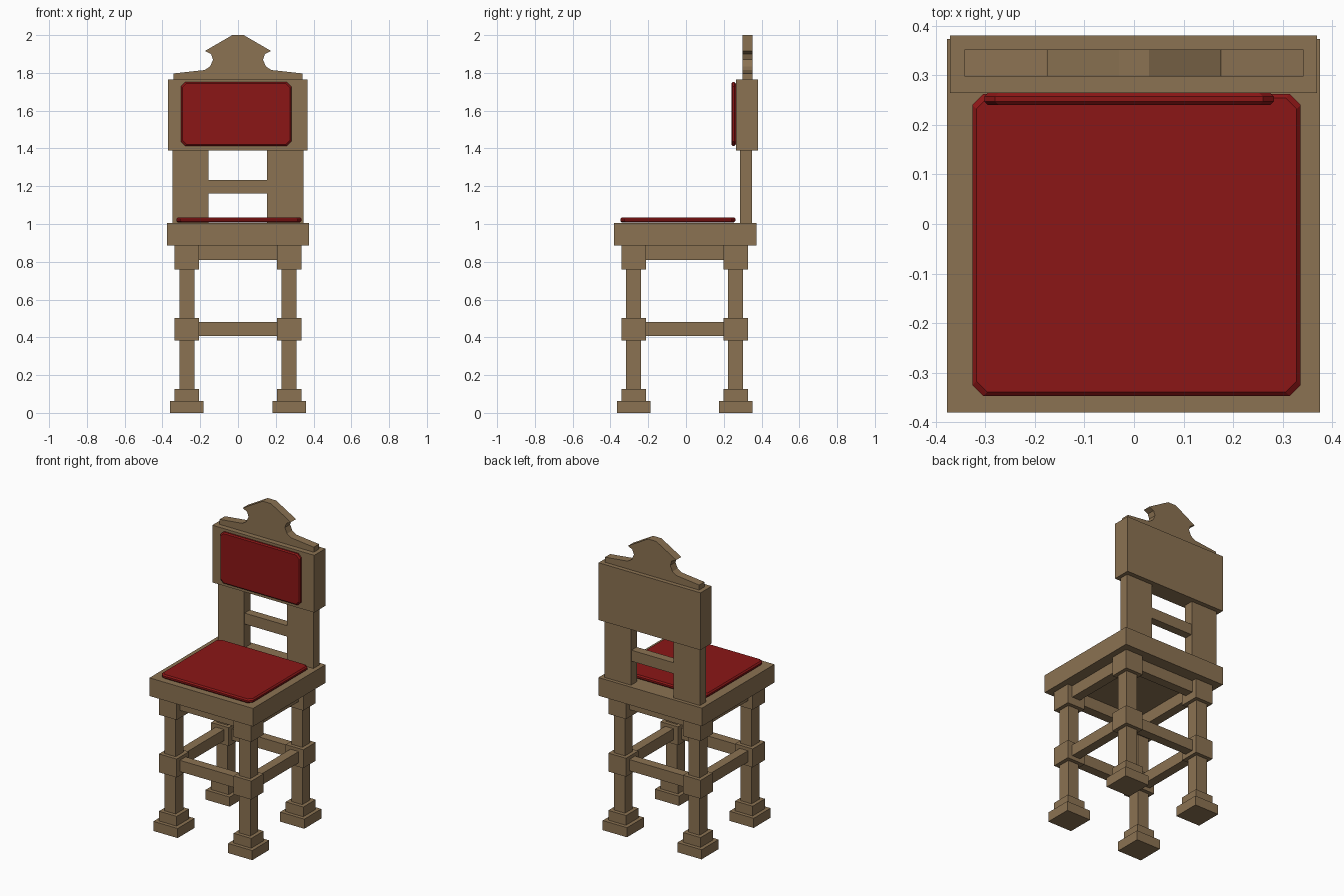
import bpy, bmesh
from mathutils import Vector

if "Cube" in bpy.data.objects:
    bpy.data.objects.remove(bpy.data.objects["Cube"])


def material(name, rgb):
    m = bpy.data.materials.new(name)
    m.diffuse_color = (*rgb, 1)
    m.use_nodes = True
    m.node_tree.nodes["Principled BSDF"].inputs["Base Color"].default_value = m.diffuse_color
    return m


WOOD = material("wood", (0.26, 0.17, 0.085))
RED = material("red_upholstery", (0.26, 0.008, 0.008))


def finish(bm, name, mat):
    bmesh.ops.recalc_face_normals(bm, faces=bm.faces)
    me = bpy.data.meshes.new(name)
    bm.to_mesh(me)
    bm.free()
    me.materials.append(mat)
    ob = bpy.data.objects.new(name, me)
    bpy.context.collection.objects.link(ob)
    return ob


def add_box(bm, x, y, z):
    vs = bmesh.ops.create_cube(bm, size=1)["verts"]
    for v in vs:
        v.co = Vector([(a + b) / 2 + c * (b - a) for (a, b), c in zip((x, y, z), v.co)])


def box(name, x, y, z):
    bm = bmesh.new()
    add_box(bm, x, y, z)
    return finish(bm, name, WOOD)


def loft(name, rings, mat):
    """Skin a stack of matching closed rings and cap both ends."""
    bm = bmesh.new()
    loops = [[bm.verts.new(p) for p in r] for r in rings]
    n = len(loops[0])
    for a, b in zip(loops, loops[1:]):
        for i in range(n):
            j = (i + 1) % n
            bm.faces.new((a[i], a[j], b[j], b[i]))
    bm.faces.new(loops[0])
    bm.faces.new(loops[-1])
    return finish(bm, name, mat)


def octagon(u0, u1, v0, v1, c):
    return [(u0 + c, v0), (u1 - c, v0), (u1, v0 + c), (u1, v1 - c),
            (u1 - c, v1), (u0 + c, v1), (u0, v1 - c), (u0, v0 + c)]


def cushion(name, u, v, depth, place):
    """Thin pad with clipped corners and bevelled rims."""
    d0, d1 = depth
    e = (d1 - d0) * 0.3
    rings = []
    for d, s in ((d0, e), (d0 + e, 0), (d1 - e, 0), (d1, e)):
        pts = octagon(u[0] + s, u[1] - s, v[0] + s, v[1] - s, 0.022)
        rings.append([place(a, b, d) for a, b in pts])
    return loft(name, rings, RED)


# Legs: stepped foot, shaft, middle block and top block
LX, FY, BY = 0.271, -0.277, 0.263
LEG = [(0.088, 0, 0.063), (0.064, 0.063, 0.127), (0.04, 0.127, 0.382),
       (0.064, 0.382, 0.503), (0.04, 0.503, 0.76), (0.064, 0.76, 0.887)]
for row, cy in (("front", FY), ("back", BY)):
    for side, cx in (("left", -LX), ("right", LX)):
        bm = bmesh.new()
        for h, z0, z1 in LEG:
            add_box(bm, (cx - h, cx + h), (cy - h, cy + h), (z0, z1))
        finish(bm, f"{row}_{side}_leg", WOOD)

# Stretchers and aprons joining the legs on all four sides
T = 0.03
for part, z in (("stretcher", (0.408, 0.482)), ("apron", (0.81, 0.887))):
    for row, cy in (("front", FY), ("back", BY)):
        box(f"{row}_{part}", (-0.209, 0.209), (cy - T, cy + T), z)
    for side, cx in (("left", -LX), ("right", LX)):
        box(f"{side}_{part}", (cx - T, cx + T), (FY + 0.062, BY - 0.062), z)

# Seat
box("seat", (-0.377, 0.375), (-0.38, 0.373), (0.887, 1.006))
cushion("seat_cushion", (-0.326, 0.336), (-0.347, 0.262), (1.008, 1.035),
        lambda a, b, d: (a, b, d))

# Back posts, cross rail and panel
for side, x in (("left", (-0.347, -0.156)), ("right", (0.154, 0.347))):
    box(f"{side}_back_post", x, (0.287, 0.35), (1.006, 1.388))
box("back_rail", (-0.156, 0.154), (0.291, 0.346), (1.162, 1.234))
box("back_panel", (-0.371, 0.369), (0.264, 0.38), (1.388, 1.764))
cushion("back_cushion", (-0.302, 0.282), (1.414, 1.751), (0.24, 0.264),
        lambda a, b, d: (a, d, b))

# Crest with a scooped notch on each side
half = [(0.342, 1.764), (0.342, 1.797), (0.177, 1.815), (0.148, 1.834),
        (0.132, 1.870), (0.143, 1.900), (0.175, 1.916), (0.03, 2.0)]
profile = half + [(-x, z) for x, z in reversed(half)]
loft("crest", [[(x, y, z) for x, z in profile] for y in (0.298, 0.352)], WOOD)
